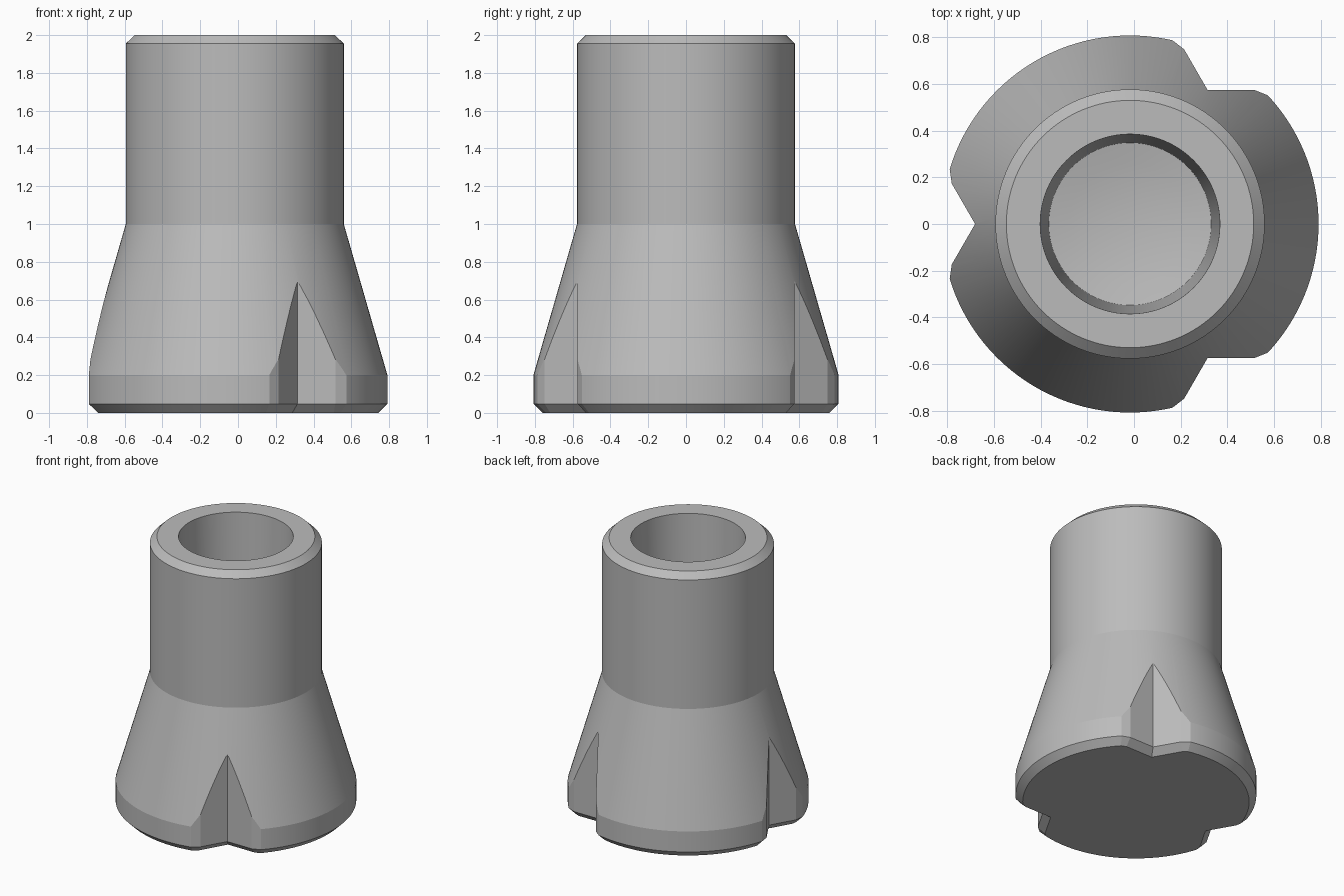
import bpy, bmesh, math
from mathutils import Matrix, Vector

cube = bpy.data.objects.get("Cube")
if cube:
    bpy.data.objects.remove(cube, do_unlink=True)

AXIS = Vector((-0.017, 0, 0))
SEGMENTS = 128

grey = bpy.data.materials.new("plain grey")
grey.use_nodes = True
colour = (0.5, 0.5, 0.5, 1)
grey.diffuse_color = colour
grey.node_tree.nodes["Principled BSDF"].inputs["Base Color"].default_value = colour


def make_object(name, bm):
    bmesh.ops.recalc_face_normals(bm, faces=bm.faces)
    mesh = bpy.data.meshes.new(name)
    bm.to_mesh(mesh)
    bm.free()
    mesh.materials.append(grey)
    obj = bpy.data.objects.new(name, mesh)
    obj.location = AXIS
    bpy.context.collection.objects.link(obj)
    return obj


def lathe(name, profile):
    """Turn (radius, height) points about z; both ends lie on the axis."""
    bm = bmesh.new()
    verts = [bm.verts.new((r, 0, z)) for r, z in profile]
    edges = [bm.edges.new(pair) for pair in zip(verts, verts[1:])]
    bmesh.ops.spin(bm, geom=verts + edges, axis=(0, 0, 1), cent=(0, 0, 0),
                   angle=math.tau, steps=SEGMENTS)
    bmesh.ops.remove_doubles(bm, verts=bm.verts, dist=0.0005)
    return make_object(name, bm)


def notch_outline(offset):
    """V outline along +x with eased outer corners, walls moved by offset."""
    wall, ease = math.radians(60), math.radians(82)
    apex = Vector((0.664 - offset / math.sin(wall), 0))
    corner = apex + 0.2 * Vector((math.cos(wall), math.sin(wall)))
    if offset:
        corner = Vector((0.764, 0.173)) + offset * Vector((-0.93, 0.37))
    end = corner + 0.3 * Vector((math.cos(ease), math.sin(ease)))
    upper = [corner, end, Vector((1.2, end.y))]
    return [apex] + upper + [Vector((p.x, -p.y)) for p in reversed(upper)]


def notch_cutters(name):
    """Three upright V cutters that flare out below the bottom chamfer."""
    bm = bmesh.new()
    for angle in (60, 180, 300):
        turn = Matrix.Rotation(math.radians(angle), 4, 'Z')
        rings = [[bm.verts.new(turn @ Vector((p.x, p.y, z))) for p in notch_outline(off)]
                 for off, z in ((0.06, -0.012), (0, 0.048), (0, 0.95))]
        for low, high in zip(rings, rings[1:]):
            for i in range(len(low)):
                j = (i + 1) % len(low)
                bm.faces.new((low[i], low[j], high[j], high[i]))
        bm.faces.new(rings[0])
        bm.faces.new(rings[-1])
    return make_object(name, bm)


# Turned body: chamfered base, flared skirt, tube and dished blind socket
SOCKET_FLOOR = 0.6
dish = [(0.348 * t, SOCKET_FLOOR - 0.04 * (1 - t * t)) for t in (1, 0.75, 0.5, 0.25, 0)]
body = lathe("socket_foot", [
    (0, 0), (0.76, 0), (0.808, 0.048), (0.808, 0.2), (0.577, 1.0),
    (0.577, 1.955), (0.53, 2.0), (0.385, 2.0)] + dish)

# Three notches in the skirt
cutter = notch_cutters("notch_cutter")
cutter.hide_render = True
cut = body.modifiers.new("notches", 'BOOLEAN')
cut.operation = 'DIFFERENCE'
cut.solver = 'EXACT'
cut.object = cutter
bpy.ops.object.select_all(action='DESELECT')
body.select_set(True)
bpy.context.view_layer.objects.active = body
bpy.ops.object.modifier_apply(modifier=cut.name)
bpy.data.objects.remove(cutter, do_unlink=True)
bpy.ops.object.shade_smooth_by_angle(angle=math.radians(12))
